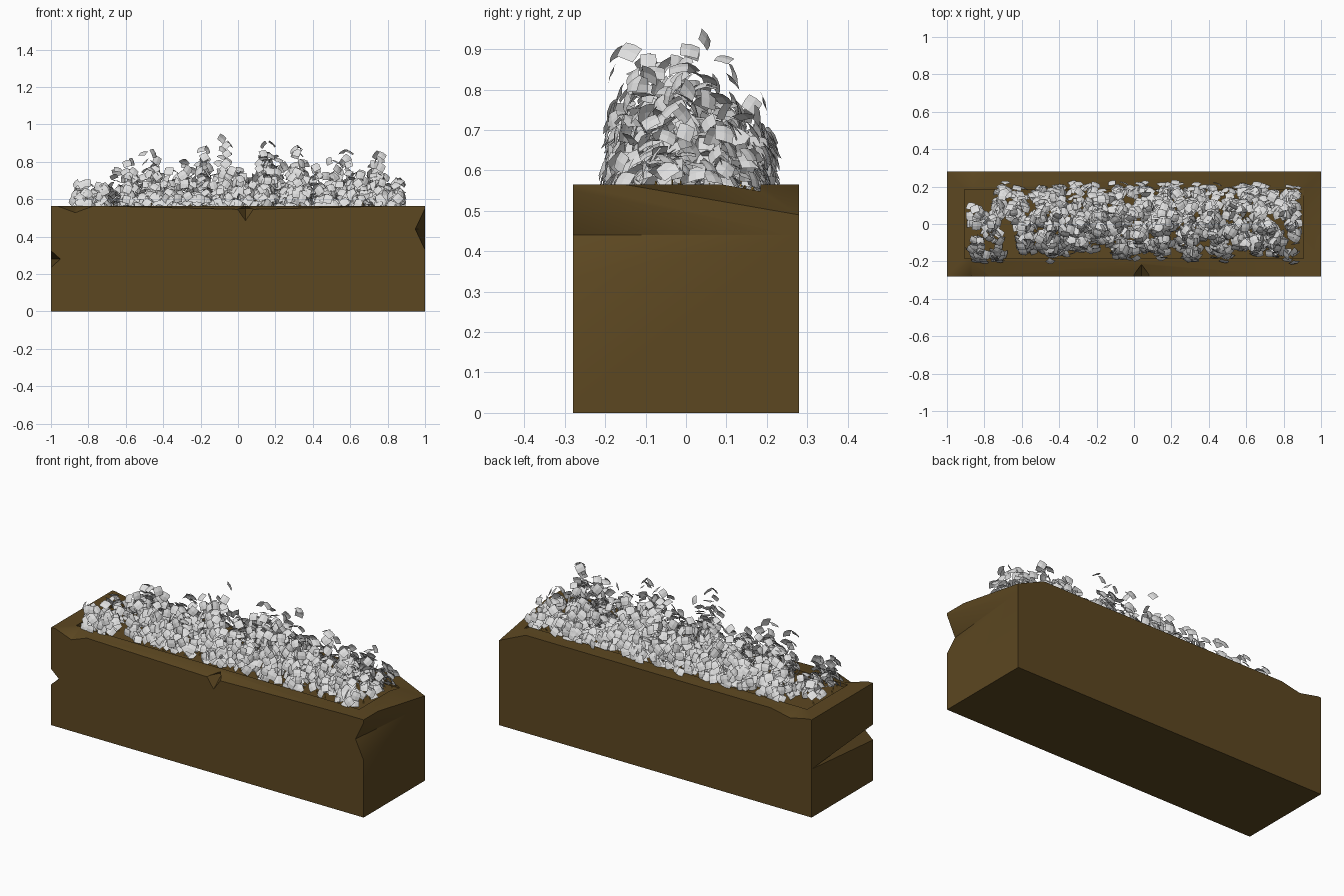
import bpy, bmesh, math, random
from mathutils import Vector, Matrix

random.seed(11)
cube = bpy.data.objects.get("Cube")
if cube:
    bpy.data.objects.remove(cube, do_unlink=True)


def material(name, rgb):
    m = bpy.data.materials.new(name)
    m.use_nodes = True
    m.diffuse_color = (*rgb, 1)
    m.node_tree.nodes["Principled BSDF"].inputs["Base Color"].default_value = (*rgb, 1)
    return m


brown = material("brown wood", (0.107, 0.063, 0.015))
pale = material("pale leaf", (0.74, 0.74, 0.74))
ochre = material("ochre stem", (0.5, 0.3, 0.06))


def make_object(name, bm, mat):
    mesh = bpy.data.meshes.new(name)
    bm.to_mesh(mesh)
    bm.free()
    mesh.materials.append(mat)
    obj = bpy.data.objects.new(name, mesh)
    bpy.context.collection.objects.link(obj)
    return obj


# Planter: a block with a rim and a sunken bed
HX, HY, TOP = 1.0, 0.28, 0.565
bm = bmesh.new()
bmesh.ops.create_cube(bm, size=1)
for v in bm.verts:
    v.co = Vector((v.co.x * 2 * HX, v.co.y * 2 * HY, (v.co.z + 0.5) * TOP))
bm.normal_update()
bed = max(bm.faces, key=lambda f: f.calc_center_median().z)
bmesh.ops.inset_region(bm, faces=[bed], thickness=0.095, use_even_offset=True)
bed = bmesh.ops.extrude_discrete_faces(bm, faces=[bed])["faces"][0]
bmesh.ops.translate(bm, verts=bed.verts, vec=(0, 0, -0.02))
planter = make_object("planter_box", bm, brown)

# Chips and cracks: diamond cutters given as centre and half-size
chips = [
    ((0.04, -HY, 0.55), (0.045, 0.08, 0.065)),
    ((0.04, -HY, TOP), (0.84, 0.07, 0.02)),
    ((-0.87, -HY, TOP), (0.1, 0.08, 0.037)),
    ((HX, -HY, 0.44), (0.052, 0.555, 0.11)),
    ((-HX, -HY, 0.28), (0.05, 0.555, 0.045)),
    ((HX, HY, TOP), (0.17, 0.43, 0.075)),
    ((-0.86, HY, TOP), (0.12, 0.09, 0.025)),
]
cutters = []
for centre, half in chips:
    bm = bmesh.new()
    for axis in range(3):
        for side in (-1, 1):
            p = Vector(centre)
            p[axis] += side * half[axis]
            bm.verts.new(p)
    bmesh.ops.convex_hull(bm, input=bm.verts)
    cutter = make_object("chip_cutter", bm, brown)
    cutter.hide_render = True
    mod = planter.modifiers.new("chip", "BOOLEAN")
    mod.operation, mod.solver, mod.object = "DIFFERENCE", "EXACT", cutter
    cutters.append(cutter)
bpy.context.view_layer.objects.active = planter
planter.select_set(True)
for mod in list(planter.modifiers):
    bpy.ops.object.modifier_apply(modifier=mod.name)
for cutter in cutters:
    bpy.data.objects.remove(cutter, do_unlink=True)
bpy.ops.object.shade_smooth_by_angle(angle=math.radians(35))


# Slightly cupped square leaf
def add_leaf(bm, pos, normal, size):
    turn = Matrix.Rotation(random.uniform(0, math.tau), 4, "Z")
    frame = Matrix.Translation(pos) @ normal.to_track_quat("Z", "Y").to_matrix().to_4x4() @ turn
    grid = {}
    for i in (-1, 0, 1):
        for j in (-1, 0, 1):
            edge = 1.05 if i * j == 0 else 0.98
            local = Vector((i * edge, j * edge, -0.13 * (i * i + j * j))) * size / 2
            grid[i, j] = bm.verts.new(frame @ local)
    for i in (-1, 0):
        for j in (-1, 0):
            bm.faces.new((grid[i, j], grid[i + 1, j], grid[i + 1, j + 1], grid[i, j + 1]))


# Thin three-sided stem
def add_stem(bm, a, b):
    d = b - a
    m = Matrix.Translation((a + b) / 2) @ d.to_track_quat("Z", "Y").to_matrix().to_4x4()
    bmesh.ops.create_cone(bm, segments=3, radius1=0.003, radius2=0.002, depth=d.length, matrix=m)


leaves, stems = bmesh.new(), bmesh.new()


# One sprig: a short stem below loosely scattered leaves that face outwards
def add_sprig(x, y, height, whorl=3):
    base = Vector((x, y, 0.545))
    tip = base + Vector((random.uniform(-0.05, 0.05), y * 0.15 + random.uniform(-0.03, 0.03), height))
    tip.x = max(-0.86, min(0.86, tip.x))
    tip.y = max(-0.18, min(0.19, tip.y))
    add_stem(stems, base, base.lerp(tip, 0.2))
    steps = max(2, round(height / 0.042))
    for k in range(1, steps + 1):
        centre = base.lerp(tip, k / steps)
        start = random.uniform(0, math.tau)
        for w in range(whorl):
            a = start + math.tau * w / whorl + random.uniform(-0.5, 0.5)
            out = Vector((math.cos(a), math.sin(a), 0))
            facing = Vector((0, centre.y * 4, random.uniform(0.1, 1)))
            normal = (out * random.uniform(0.2, 1) + facing).normalized()
            pos = centre + out * random.uniform(0.01, 0.04)
            pos.z += random.uniform(-0.015, 0.015)
            add_leaf(leaves, pos, normal, random.uniform(0.038, 0.048))


# Ground cover: jittered over the bed, thinner towards the -x end
columns, rows = 32, 6
for i in range(columns):
    for j in range(rows):
        x = -0.85 + 1.7 * (i + random.uniform(-0.5, 0.5)) / (columns - 1)
        y = -0.13 + 0.3 * (j + random.uniform(-0.5, 0.5)) / (rows - 1)
        if x < -0.6 and random.random() < 0.35:
            continue
        limit = 0.12 if x < -0.6 else 0.19 - 0.3 * max(0, y)
        add_sprig(x, y, random.uniform(0.05, limit))

# Front corner tufts that hang over the rim
for x in (-0.85, -0.78, -0.7):
    add_sprig(x, -0.17, 0.13)

# Taller shoots, with their tip heights above the soil
shoots = [(-0.6, 0.26), (-0.47, 0.31), (-0.38, 0.2), (-0.26, 0.24), (-0.17, 0.32), (-0.09, 0.34),
          (0.0, 0.22), (0.09, 0.3), (0.17, 0.34), (0.28, 0.34), (0.33, 0.25), (0.44, 0.22),
          (0.54, 0.31), (0.63, 0.24), (0.72, 0.3)]
for x, h in shoots:
    add_sprig(x, random.uniform(-0.13, -0.01), h, 2)
    add_sprig(x + random.uniform(-0.07, 0.07), random.uniform(-0.12, 0.06), h * 0.8, 2)
    add_sprig(x + random.uniform(-0.07, 0.07), random.uniform(0.07, 0.15), h * 0.62, 2)
for x, y, h in [(-0.1, 0.04, 0.37), (0.29, 0.11, 0.33)]:
    add_sprig(x, y, h, 1)

make_object("leaves", leaves, pale)
make_object("stems", stems, ochre)
